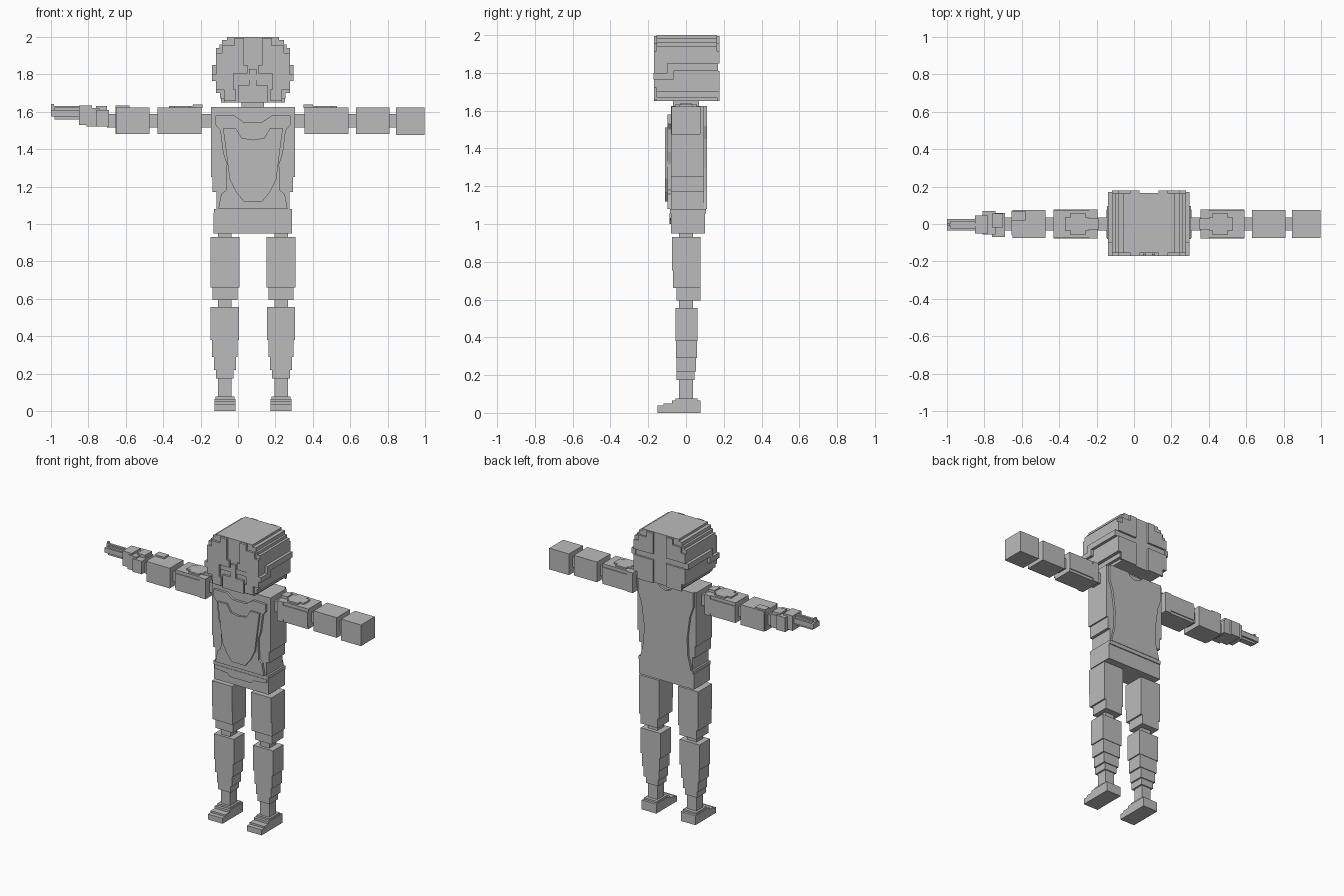
import bpy
import bmesh
from mathutils import Vector

if "Cube" in bpy.data.objects:
    bpy.data.objects.remove(bpy.data.objects["Cube"], do_unlink=True)

MID = 0.08  # body symmetry plane in x

grey = bpy.data.materials.new("plain_grey")
grey.use_nodes = True
colour = (0.5, 0.5, 0.5, 1)
grey.diffuse_color = colour
grey.node_tree.nodes["Principled BSDF"].inputs["Base Color"].default_value = colour


def finish(name, mesh_builder):
    bmesh.ops.recalc_face_normals(mesh_builder, faces=mesh_builder.faces)
    mesh = bpy.data.meshes.new(name)
    mesh_builder.to_mesh(mesh)
    mesh_builder.free()
    mesh.materials.append(grey)
    part = bpy.data.objects.new(name, mesh)
    bpy.context.collection.objects.link(part)
    return part


def add_box(builder, xs, ys, zs):
    low, high = Vector((xs[0], ys[0], zs[0])), Vector((xs[1], ys[1], zs[1]))
    cube = bmesh.ops.create_cube(builder, size=1)
    for vert in cube["verts"]:
        vert.co = (low + high) / 2 + vert.co * (high - low)


def boxes(name, *pieces):
    builder = bmesh.new()
    for xs, ys, zs in pieces:
        add_box(builder, xs, ys, zs)
    return finish(name, builder)


def around(half, centre=0):
    return (centre - half, centre + half)


def flipped(span):
    return (2 * MID - span[1], 2 * MID - span[0])


def pair(name, *pieces):
    """Left part, plus its mirror image about the body plane."""
    boxes("left_" + name, *pieces)
    boxes("right_" + name, *[(flipped(xs), ys, zs) for xs, ys, zs in pieces])


def plate(name, half_outline, ys, stepped=False):
    """Symmetric outline (half width, height), extruded through y."""
    points = []
    for half, z in half_outline:
        if stepped and points:
            points.append((points[-1][0], z) if half < points[-1][0] else (half, points[-1][1]))
        points.append((half, z))
    outline = [(MID + h, z) for h, z in points] + [(MID - h, z) for h, z in reversed(points) if h > 0]
    builder = bmesh.new()
    face = builder.faces.new([builder.verts.new((x, ys[0], z)) for x, z in outline])
    extruded = bmesh.ops.extrude_face_region(builder, geom=[face], use_keep_orig=True)
    for item in extruded["geom"]:
        if isinstance(item, bmesh.types.BMVert):
            item.co.y = ys[1]
    return finish(name, builder)


# Head: stepped rounded block, with a sunken cross at front and back
SKULL = [(.1, 2), (.14, 1.985), (.165, 1.96), (.18, 1.94), (.198, 1.915),
         (.198, 1.73), (.175, 1.7), (.155, 1.67), (.09, 1.65)]
plate("head", SKULL, (-.155, .165), stepped=True)
UPPER, LOWER = (1.85, 1.915), (1.7, 1.81)
for end, ys in (("front", (-.17, -.155)), ("back", (.165, .178))):
    pair("head_%s_panels" % end,
         ((.13, .18), ys, (1.85, 1.995)), ((.18, .245), ys, (1.85, 1.955)),
         ((.245, .278), ys, UPPER))
back = (.165, .178)
pair("head_back_lower_panels", ((.13, .25), back, (1.65, 1.81)), ((.25, .278), back, LOWER))

# Face: brow, cheeks, nose bridge and eye plates
face = (-.17, -.155)
pair("brow", ((.11, .278), face, (1.805, 1.85)))
pair("cheek", ((.185, .278), face, (1.72, 1.765)), ((.17, .235), face, (1.66, 1.72)),
     ((.185, .278), face, (1.765, 1.805)))
pair("eye", ((.1, .18), (-.163, -.15), (1.77, 1.8)))
boxes("nose", (around(.02, MID), face, (1.74, 1.83)))
boxes("mouth", (around(.08, MID), face, (1.65, 1.74)))

# Band that steps down towards the face on each side of the head
pair("head_band", ((.27, .298), (-.1, .17), (1.81, 1.85)),
     ((.27, .298), (-.1, -.065), (1.765, 1.85)),
     ((.27, .298), (-.172, -.065), (1.765, 1.8)))

boxes("neck", (around(.06, MID), around(.07), (1.6, 1.66)))

# Torso: tapered core with raised chest, shield and back plates
plate("torso", [(.225, 1.625), (.225, 1.33), (.215, 1.25), (.195, 1.17), (.185, 1.07)],
      (-.08, .095), stepped=True)
plate("chest_plate", [(0, 1.545), (.05, 1.545), (.07, 1.56), (.1, 1.58), (.2, 1.58),
                      (.2, 1.53), (.175, 1.5), (.16, 1.38), (.14, 1.32), (.145, 1.18),
                      (.17, 1.16), (.185, 1.08)], (-.097, -.08))
plate("chest_shield", [(0, 1.45), (.06, 1.46), (.09, 1.51), (.16, 1.51), (.145, 1.4),
                       (.125, 1.24), (.09, 1.17), (.05, 1.12)], (-.11, -.097))
plate("back_plate", [(0, 1.585), (.04, 1.6), (.06, 1.625), (.21, 1.625), (.21, 1.52),
                     (.185, 1.45), (.165, 1.3), (.17, 1.18), (.195, 1.08)], (.095, .11))

# Hips and belt
plate("hips", [(.2, 1.06), (.21, 1.04), (.21, .97), (.07, .95)], (-.08, .1), stepped=True)
boxes("belt", (around(.208, MID), (-.085, .107), (1.055, 1.08)))
plate("belt_front", [(.2, 1.055), (.2, 1.03), (.1, 1.02), (.08, 1.0), (0, 1.0)], (-.088, -.08))

# Legs
LEG = .23
joint = around(.036, LEG)
pair("hip_joint", (joint, around(.036), (.92, .98)))
pair("thigh", (around(.077, LEG), (-.075, .077), (.755, .93)),
     (around(.077, LEG), (-.068, .077), (.66, .755)),
     (around(.066, LEG), (-.05, .077), (.595, .66)))
pair("knee", (joint, around(.036), (.54, .6)))
pair("shin", (around(.076, LEG), (-.055, .06), (.38, .555)),
     (around(.068, LEG), (-.053, .057), (.29, .38)),
     (around(.058, LEG), (-.05, .052), (.22, .29)),
     (around(.047, LEG), (-.05, .045), (.175, .22)))
pair("ankle", (joint, around(.037), (.06, .18)))
pair("foot", (around(.056, LEG), (-.15, .077), (0, .038)),
     (around(.056, LEG), (-.12, .077), (.038, .05)),
     (around(.056, LEG), (-.075, .077), (.05, .065)),
     (around(.05, LEG), (-.055, .06), (.065, .077)))

# Arms
SLEEVE = (1.482, 1.622)
JOINT = (1.515, 1.588)
pair("shoulder_joint", ((.3, .37), around(.036), JOINT))
pair("upper_arm", ((.355, .59), around(.072), SLEEVE))
pair("upper_arm_trim", ((.355, .4), around(.078), SLEEVE), ((.4, .59), around(.078), (1.5, 1.6)))
pair("shoulder_pad", ((.35, .4), around(.03), (1.62, 1.64)),
     ((.4, .53), around(.035), (1.62, 1.632)), ((.42, .5), around(.058), (1.62, 1.632)))
pair("elbow", ((.58, .64), around(.036), JOINT))
pair("forearm", ((.632, .81), around(.074), SLEEVE))

# Left hand: plain block
boxes("left_wrist", ((.8, .85), around(.036), JOINT))
boxes("left_hand", ((.845, .997), around(.076), (1.475, 1.622)))

# Right hand: stepped palm with long thin fingers
boxes("right_cuff", ((-.655, -.58), (.02, .07), (1.6, 1.633)), ((-.655, -.64), around(.06), SLEEVE))
boxes("right_wrist", ((-.7, -.64), around(.036), JOINT))
boxes("right_palm", ((-.76, -.69), (-.07, .058), (1.52, 1.61)),
      ((-.81, -.74), (-.055, .07), (1.52, 1.62)),
      ((-.85, -.78), (-.05, .045), (1.53, 1.633)),
      ((-.76, -.7), (-.02, .055), (1.6, 1.63)))
boxes("right_fingers", ((-1, -.84), (-.035, .028), (1.575, 1.61)),
      ((-.98, -.84), (-.025, .015), (1.56, 1.622)),
      ((-1, -.84), (-.012, .004), (1.6, 1.63)),
      ((-1, -.985), (-.01, .002), (1.62, 1.642)))
